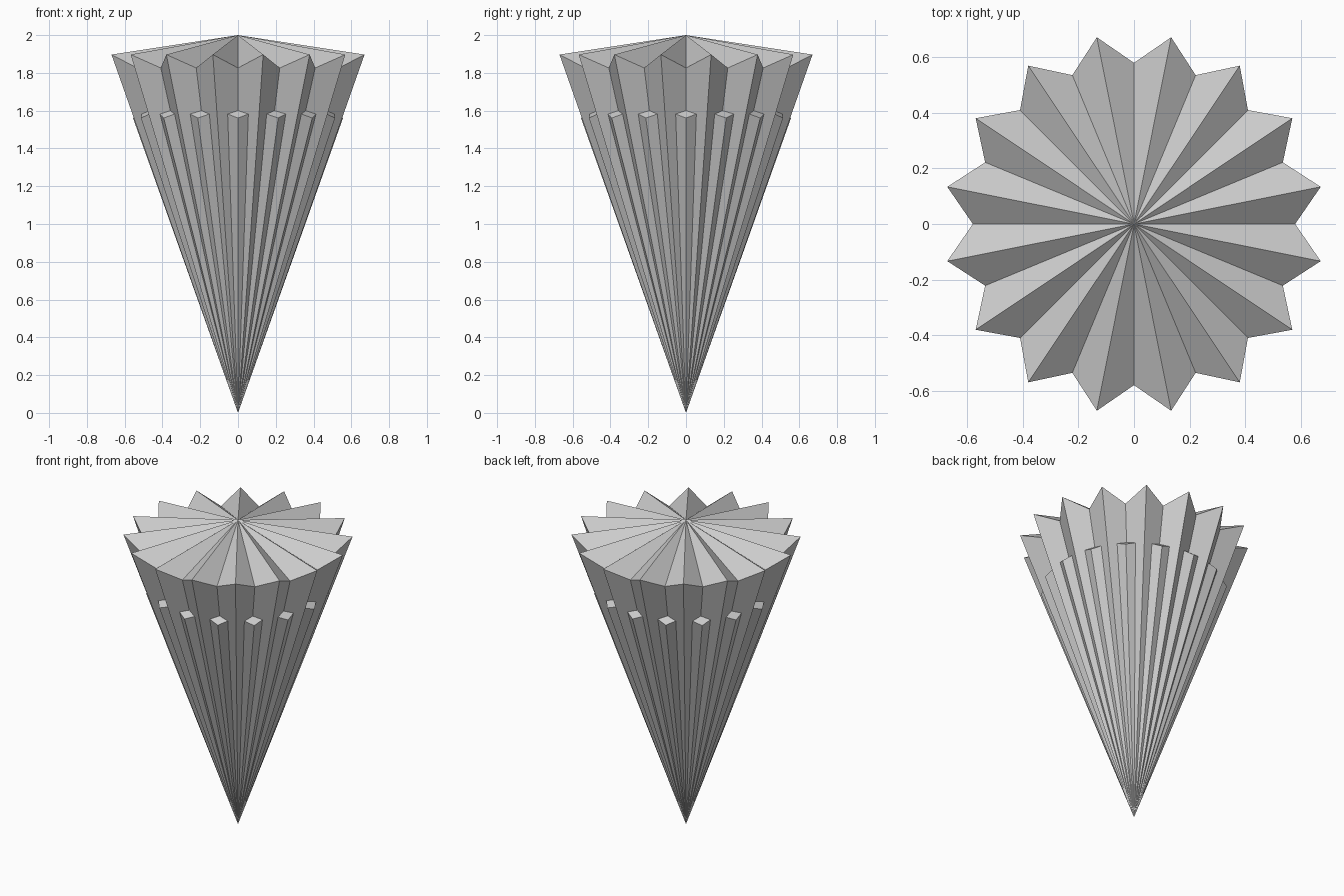
import bpy, bmesh, math

cube = bpy.data.objects.get("Cube")
if cube:
    bpy.data.objects.remove(cube, do_unlink=True)

grey = bpy.data.materials.new("light_grey")
grey.use_nodes = True
colour = (0.6, 0.6, 0.6, 1)
grey.diffuse_color = colour
grey.node_tree.nodes["Principled BSDF"].inputs["Base Color"].default_value = colour

POINTS = 16


def star_cone(name, ridge, valley, ridge_turn):
    """Pleated cone from the ground tip to a star rim, closed by a pleated cap.
    ridge and valley are (radius, height) of the rim corners."""
    bm = bmesh.new()
    tip = bm.verts.new((0, 0, 0))
    apex = bm.verts.new((0, 0, 2))
    step = math.pi / POINTS
    rim = []
    for i in range(2 * POINTS):
        r, z = ridge if i % 2 == 0 else valley
        a = i * step + ridge_turn
        rim.append(bm.verts.new((r * math.cos(a), r * math.sin(a), z)))
    for a, b in zip(rim, rim[1:] + rim[:1]):
        bm.faces.new((tip, b, a))
        bm.faces.new((apex, a, b))
    mesh = bpy.data.meshes.new(name)
    bm.to_mesh(mesh)
    bm.free()
    mesh.materials.append(grey)
    obj = bpy.data.objects.new(name, mesh)
    bpy.context.collection.objects.link(obj)
    return obj


# Main pleated body, with valleys on the axes
star_cone("pleated_cone", (0.683, 1.897), (0.578, 1.826), math.pi / POINTS)

# Shorter star nested inside, its ridges emerging as ribs in the valleys
star_cone("inner_ribs", (0.556, 1.561), (0.517, 1.60), 0)
